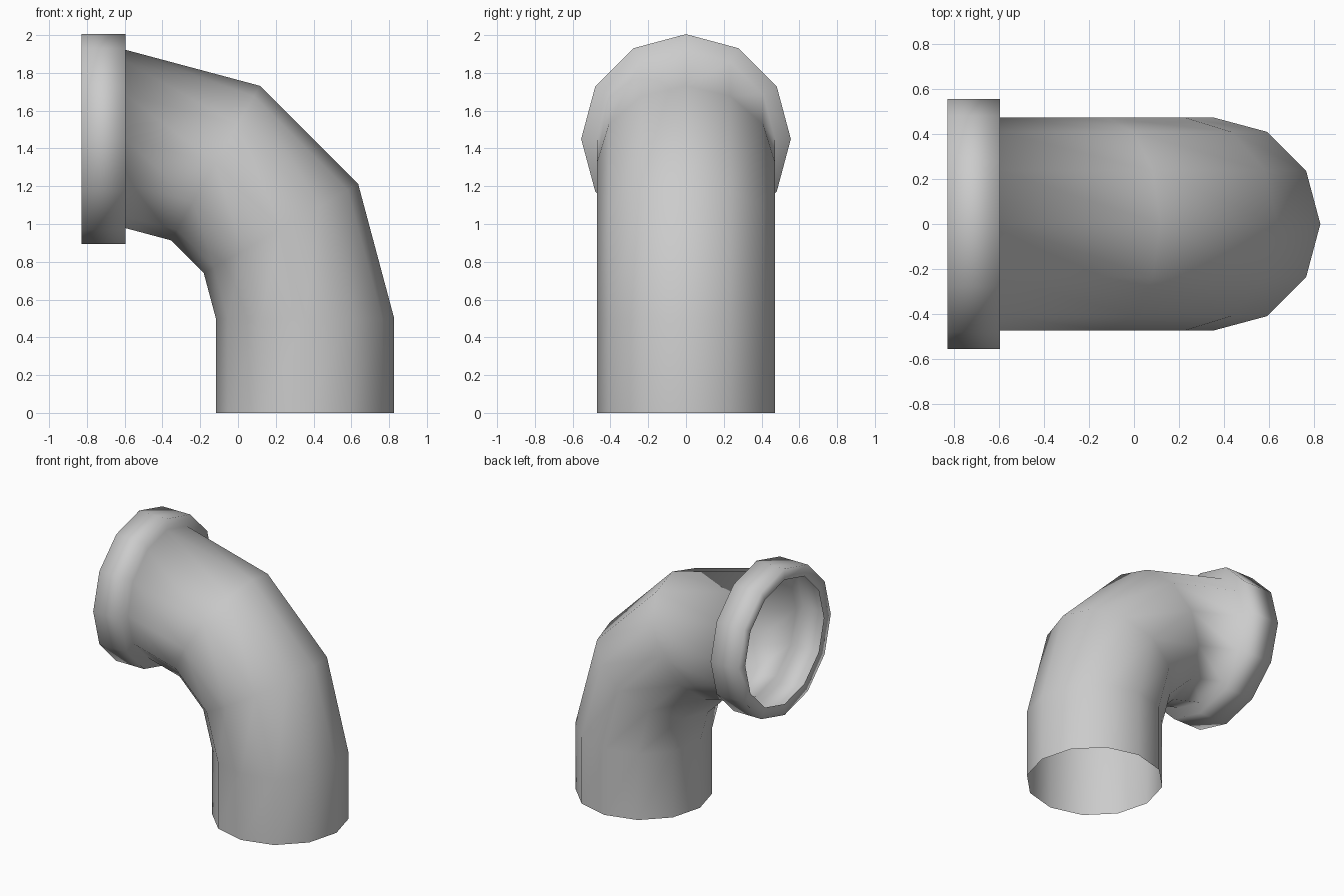
import bpy, bmesh, math

if "Cube" in bpy.data.objects:
    bpy.data.objects.remove(bpy.data.objects["Cube"])

SIDES = 12
PIPE_R, COLLAR_R = 0.472, 0.555
BEND_R, BEND_X, BEND_Z = 0.95, -0.595, 0.5    # bend radius and pivot
COLLAR_X = -0.828

bm = bmesh.new()


def ring(cx, cz, angle, r):
    """Circle of verts; angle is the tilt of its plane (0 = level, 90 deg = upright)."""
    verts = []
    for i in range(SIDES):
        t = 2 * math.pi * i / SIDES
        u = r * math.cos(t)
        verts.append(bm.verts.new((cx + u * math.cos(angle), r * math.sin(t),
                                   cz + u * math.sin(angle))))
    return verts


# straight leg, then a quarter bend in three segments
rings = [ring(BEND_X + BEND_R, 0, 0, PIPE_R)]
for k in range(4):
    a = math.radians(30 * k)
    rings.append(ring(BEND_X + BEND_R * math.cos(a),
                      BEND_Z + BEND_R * math.sin(a), a, PIPE_R))

# raised collar, with its lip turned in to the open mouth
top_z = BEND_Z + BEND_R
for x, r in ((BEND_X, COLLAR_R), (COLLAR_X, COLLAR_R), (COLLAR_X, PIPE_R)):
    rings.append(ring(x, top_z, math.pi / 2, r))

# skin the rings into one open shell
for a, b in zip(rings, rings[1:]):
    for i in range(SIDES):
        j = (i + 1) % SIDES
        bm.faces.new((a[i], a[j], b[j], b[i]))

mesh = bpy.data.meshes.new("pipe_elbow")
bm.to_mesh(mesh)
bm.free()
for p in mesh.polygons:
    p.use_smooth = True
obj = bpy.data.objects.new("pipe_elbow", mesh)
bpy.context.collection.objects.link(obj)
